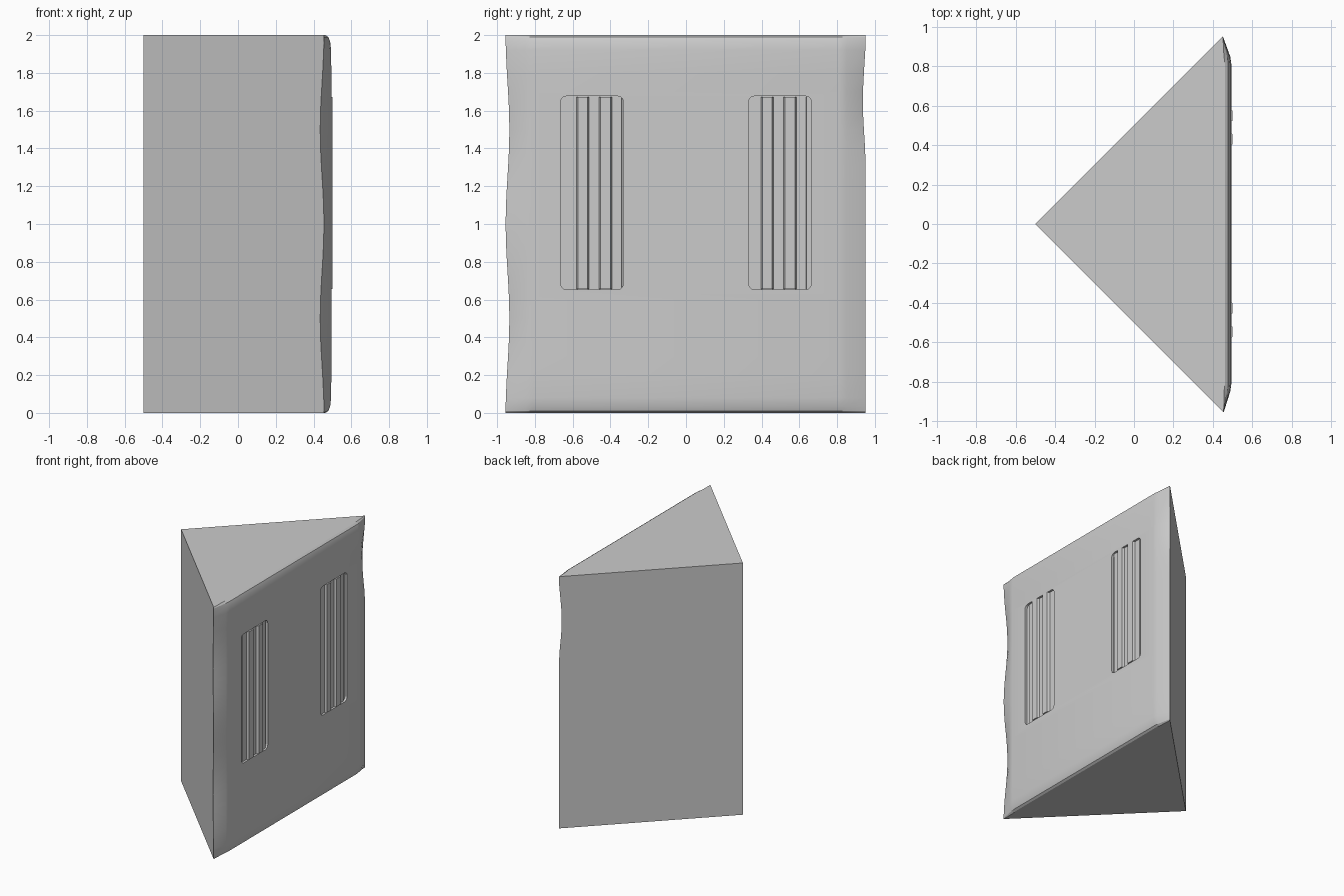
import bpy, bmesh
from math import cos, sin, pi, radians

if "Cube" in bpy.data.objects:
    bpy.data.objects.remove(bpy.data.objects["Cube"])


def mesh_object(name, bm):
    bmesh.ops.recalc_face_normals(bm, faces=bm.faces)
    me = bpy.data.meshes.new(name)
    bm.to_mesh(me)
    bm.free()
    ob = bpy.data.objects.new(name, me)
    bpy.context.collection.objects.link(ob)
    return ob


def loft(name, rings):
    bm = bmesh.new()
    vs = [[bm.verts.new(p) for p in r] for r in rings]
    n = len(vs[0])
    for a, b in zip(vs, vs[1:]):
        for i in range(n):
            j = (i + 1) % n
            bm.faces.new((a[i], a[j], b[j], b[i]))
    bm.faces.new(vs[0])
    bm.faces.new(vs[-1])
    return mesh_object(name, bm)


def smooth(ob, angle=25):
    bpy.ops.object.select_all(action='DESELECT')
    ob.select_set(True)
    bpy.context.view_layer.objects.active = ob
    bpy.ops.object.shade_smooth_by_angle(angle=radians(angle))


# Wedge body: triangular section with a softened, slightly wavy front rim
def section(z, front):
    left = 0.945 + 0.01 * cos(2 * pi * z)
    right = 0.951 - (0.015 * sin(pi * (z - 1.3) / 0.7) ** 2 if z > 1.3 else 0)
    pts = [(-0.5, 0), (left - 0.5, -left), (front - 0.006, -0.85), (front, -0.81),
           (front, 0.81), (front - 0.006, 0.85), (right - 0.5, right)]
    return [(x, y, z) for x, y in pts]


rim = [(0, 0.462), (0.01, 0.478), (0.035, 0.488), (0.08, 0.493)]
levels = rim + [(0.1 + 0.1 * i, 0.494) for i in range(1, 18)]
levels += [(2 - z, f) for z, f in reversed(rim)]
body = loft("wedge_body", [section(z, f) for z, f in levels])

# Two vent recesses with corrugated inserts
for side, s in (("left", -1), ("right", 1)):
    bm = bmesh.new()
    bmesh.ops.create_cube(bm, size=1)
    for v in bm.verts:
        v.co = (0.52 + v.co.x * 0.09, s * 0.4975 + v.co.y * 0.332, 1.165 + v.co.z * 1.024)
    edges = [e for e in bm.edges if abs(e.verts[0].co.x - e.verts[1].co.x) > 0.05]
    bmesh.ops.bevel(bm, geom=edges, offset=0.03, segments=3, profile=0.5, affect='EDGES')
    cutter = mesh_object(side + "_vent_cutter", bm)
    cutter.hide_render = True
    cutter.hide_set(True)
    mod = body.modifiers.new(side + "_vent", 'BOOLEAN')
    mod.operation = 'DIFFERENCE'
    mod.solver = 'EXACT'
    mod.object = cutter

    # Alternating low and high slats
    start = -0.637 if s < 0 else 0.34
    profile = [(0.45, start)]
    for i in range(5):
        x = 0.5 if i % 2 else 0.482
        profile += [(x, start + 0.06 * i + 0.004), (x, start + 0.06 * i + 0.056)]
    profile.append((0.45, start + 0.30))
    slats = loft(side + "_vent_slats", [[(x, y, z) for x, y in profile] for z in (0.657, 1.673)])
    smooth(slats)

smooth(body)
